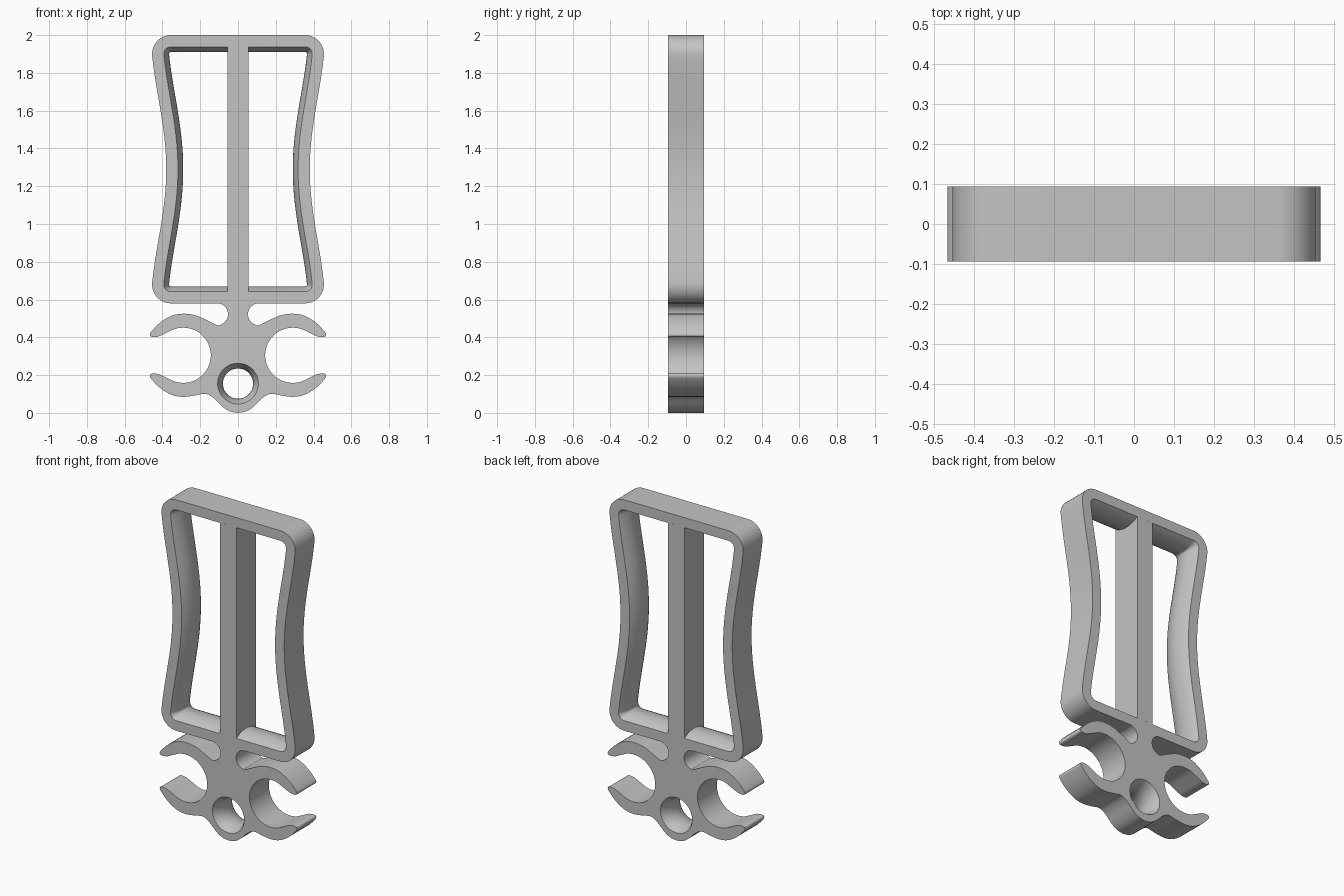
import bpy, bmesh
from math import sin, cos, pi, radians
from mathutils import Vector

DEPTH = 0.094      # half thickness
BULGE = 0.028      # how far inner walls swell at mid thickness

cube = bpy.data.objects.get("Cube")
if cube:
    bpy.data.objects.remove(cube)

grey = bpy.data.materials.new("plain grey")
grey.use_nodes = True
grey.diffuse_color = (0.55, 0.55, 0.55, 1)
grey.node_tree.nodes["Principled BSDF"].inputs["Base Color"].default_value = (0.55, 0.55, 0.55, 1)


def arc(cx, cz, r, start, end, steps):
    angles = [radians(start + (end - start) * i / steps) for i in range(steps + 1)]
    return [Vector((cx + r * cos(a), cz + r * sin(a))) for a in angles]


def smooth_path(pts, cuts=4):
    """Catmull-Rom curve through the points."""
    out = []
    for i in range(len(pts) - 1):
        a, b, c = pts[max(i - 1, 0)], pts[i], pts[i + 1]
        d = pts[min(i + 2, len(pts) - 1)]
        for k in range(cuts):
            t = k / cuts
            out.append(0.5 * (2 * b + (c - a) * t + (2 * a - 5 * b + 4 * c - d) * t ** 2
                              + (3 * b - a - 3 * c + d) * t ** 3))
    return out + [pts[-1]]


def inset(loop, dist):
    """Shift a clockwise loop inwards along its normals."""
    out = []
    for i, p in enumerate(loop):
        before = (p - loop[i - 1]).normalized()
        after = (loop[(i + 1) % len(loop)] - p).normalized()
        t = (before + after).normalized()
        out.append(p + Vector((t.y, -t.x)) * dist)
    return out


def finish(bm, name):
    bmesh.ops.recalc_face_normals(bm, faces=bm.faces[:])
    mesh = bpy.data.meshes.new(name)
    bm.to_mesh(mesh)
    bm.free()
    mesh.materials.append(grey)
    obj = bpy.data.objects.new(name, mesh)
    bpy.context.collection.objects.link(obj)
    bpy.ops.object.select_all(action='DESELECT')
    obj.select_set(True)
    bpy.context.view_layer.objects.active = obj
    bpy.ops.object.shade_smooth_by_angle(angle=radians(30))


def wall(bm, loop, bulge, levels):
    """Skin a loop through the thickness; return front and back rim edges."""
    rings = []
    for k in range(levels + 1):
        s = -1 + 2 * k / levels
        ring = inset(loop, bulge * (1 - s * s))
        rings.append([bm.verts.new((p.x, s * DEPTH, p.y)) for p in ring])
    n = len(loop)
    for low, high in zip(rings, rings[1:]):
        for i in range(n):
            j = (i + 1) % n
            bm.faces.new((low[i], low[j], high[j], high[i]))
    return [[bm.edges.get((r[i], r[(i + 1) % n])) for i in range(n)]
            for r in (rings[0], rings[-1])]


def plate(name, outer, hole):
    """Flat plate with a straight rim and one hole with swollen walls."""
    bm = bmesh.new()
    rims = zip(wall(bm, outer, 0, 1), wall(bm, hole, BULGE, 10))
    for (rim, hole_rim), side in zip(list(rims), (-1, 1)):
        bmesh.ops.triangle_fill(bm, edges=rim + hole_rim, use_beauty=True,
                                normal=(0, side, 0))
    finish(bm, name)


# Waisted frame: quarter outline, mirrored both ways (clockwise)
MID = 1.29
quarter = arc(0.355, 1.9, 0.1, 90, -6, 14)
corner_end = quarter[-1]
for i in range(1, 15):
    u = 1 - i / 14
    f = (1 - cos(0.8 * pi * u)) / (1 - cos(0.8 * pi))
    quarter.append(Vector((0.38 + (corner_end.x - 0.38) * f,
                           MID + (corner_end.y - MID) * u)))
right = quarter + [Vector((p.x, 2 * MID - p.y)) for p in reversed(quarter[:-1])]
frame = right + [Vector((-p.x, p.y)) for p in reversed(right)]
plate("frame", frame, inset(frame, 0.062))

# Straight centre bar
bm = bmesh.new()
bmesh.ops.create_cube(bm, size=1)
for v in bm.verts:
    v.co = (v.co.x * 0.11, v.co.y * 2 * DEPTH, MID + v.co.z * 1.296)
finish(bm, "centre_bar")

# Clip: neck, two open sockets and a rounded hub
SOCKET_Z = 0.305
neck = arc(0.111, 0.522, 0.058, 90, 270, 12)
arm = [Vector(p) for p in ((0.174, 0.495), (0.23, 0.518), (0.29, 0.525), (0.35, 0.515),
                           (0.41, 0.48), (0.455, 0.435), (0.467, 0.413), (0.455, 0.402),
                           (0.42, 0.405), (0.385, 0.421))]
socket = arc(0.29, SOCKET_Z, 0.146, 70, 290, 20)
lower_arm = [Vector((p.x, 2 * SOCKET_Z - p.y)) for p in reversed(arm[1:])]
hub = [Vector(p) for p in ((0.174, 0.101), (0.13, 0.079), (0.085, 0.035), (0.045, 0.009), (0, 0))]
side = smooth_path(neck + arm + socket + lower_arm + hub)
clip = side + [Vector((-p.x, p.y)) for p in reversed(side[:-1])]
plate("clip", clip, arc(0, 0.155, 0.108, 360, 0, 48)[:-1])
